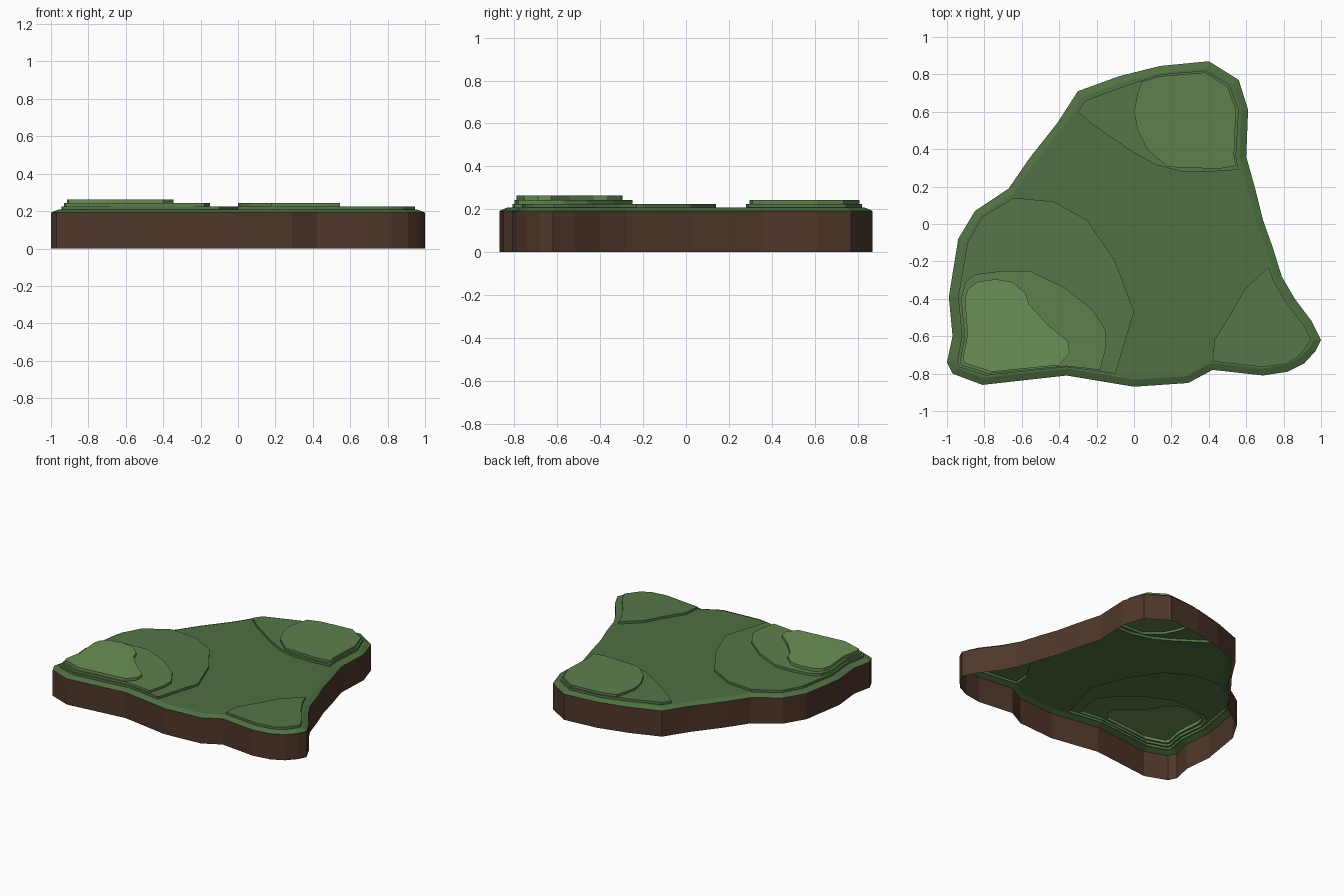
import bpy, bmesh
from mathutils import Vector

if "Cube" in bpy.data.objects:
    bpy.data.objects.remove(bpy.data.objects["Cube"])

# Top-view outlines (x, y)
COAST = [(-.30, .71), (-.08, .79), (.14, .845), (.40, .87), (.56, .77), (.61, .61),
         (.60, .36), (.645, .20), (.69, .02), (.74, -.12), (.79, -.28), (.86, -.40),
         (.95, -.52), (1, -.62), (.97, -.68), (.91, -.745), (.82, -.79), (.69, -.81),
         (.42, -.78), (.29, -.85), (0, -.87), (-.36, -.81), (-.81, -.86), (-.97, -.80),
         (-1, -.74), (-.97, -.60), (-.99, -.39), (-.94, -.08), (-.85, .07),
         (-.67, .19), (-.56, .35), (-.41, .54)]
LEFT_LOW = [(-.64, .14), (-.43, .12), (-.25, .02), (-.10, -.20), (0, -.47), (-.10, -.80),
            (-.36, -.765), (-.79, -.81), (-.935, -.765), (-.945, -.735), (-.92, -.60),
            (-.94, -.39), (-.89, -.10), (-.815, .035)]
LEFT_MID = [(-.90, -.31), (-.85, -.27), (-.70, -.25), (-.56, -.25), (-.37, -.34), (-.22, -.46),
            (-.15, -.57), (-.15, -.66), (-.18, -.78), (-.36, -.76), (-.78, -.80),
            (-.92, -.755), (-.93, -.73), (-.905, -.60), (-.925, -.40)]
LEFT_TOP = [(-.84, -.31), (-.74, -.295), (-.65, -.31), (-.58, -.37), (-.56, -.43),
            (-.46, -.54), (-.35, -.63), (-.345, -.69), (-.40, -.755), (-.76, -.79),
            (-.905, -.745), (-.915, -.72), (-.89, -.59), (-.905, -.40), (-.89, -.35)]
BACK_LOW = [(-.30, .60), (-.26, .66), (-.07, .73), (.14, .80), (.38, .82), (.51, .745),
            (.56, .61), (.545, .36), (.56, .29), (.40, .28), (.26, .28), (.12, .315),
            (0, .38), (-.22, .53)]
BACK_TOP = [(.02, .70), (.04, .76), (.14, .79), (.38, .81), (.50, .735), (.545, .61),
            (.535, .37), (.545, .31), (.45, .295), (.18, .305), (.07, .40), (.02, .50), (0, .60)]
RIGHT_LOW = [(.72, -.23), (.59, -.35), (.53, -.46), (.43, -.62), (.42, -.735), (.69, -.765),
             (.81, -.75), (.88, -.71), (.94, -.63), (.945, -.615), (.91, -.545),
             (.815, -.42), (.745, -.30)]
Z = [0, .192, .208, .225, .242, .263]


def ccw(pts):
    area = sum(a[0] * b[1] - b[0] * a[1] for a, b in zip(pts, pts[1:] + pts[:1]))
    return pts if area > 0 else pts[::-1]


def inset(pts, d):
    pts = [Vector(p) for p in ccw(pts)]
    out = []
    for i, p in enumerate(pts):
        e1 = (p - pts[i - 1]).normalized()
        e2 = (pts[(i + 1) % len(pts)] - p).normalized()
        n1, n2 = Vector((-e1.y, e1.x)), Vector((-e2.y, e2.x))
        out.append(tuple(p + (n1 + n2) * d / (1 + n1.dot(n2))))
    return out


def material(name, rgb):
    m = bpy.data.materials.new(name)
    m.diffuse_color = (*rgb, 1)
    m.use_nodes = True
    m.node_tree.nodes["Principled BSDF"].inputs["Base Color"].default_value = m.diffuse_color
    return m


def shell(name, low, high, z0, z1, mat, cap=True, holes=()):
    """Side band from low to high outline, with a flat cap open under the next step."""
    bm = bmesh.new()

    def ring(pts, z):
        return [bm.verts.new((x, y, z)) for x, y in ccw(pts)]

    def loop_edges(vs):
        return [bm.edges.get(p) or bm.edges.new(p) for p in zip(vs, vs[1:] + vs[:1])]

    a, b = ring(low, z0), ring(high, z1)
    n = len(a)
    for i in range(n):
        j = (i + 1) % n
        bm.faces.new((a[i], a[j], b[j], b[i]))
    if cap:
        edges = loop_edges(b)
        for h in holes:
            edges += loop_edges(ring(h, z1))
        res = bmesh.ops.triangle_fill(bm, edges=edges, use_beauty=True, normal=(0, 0, 1))
        for f in res["geom"]:
            if isinstance(f, bmesh.types.BMFace):
                f.normal_update()
                if f.normal.z < 0:
                    f.normal_flip()
    me = bpy.data.meshes.new(name)
    bm.to_mesh(me)
    bm.free()
    me.materials.append(mat)
    bpy.context.collection.objects.link(bpy.data.objects.new(name, me))


soil = material("soil", (.078, .038, .024))
grass = [material("grass_%d" % i, c) for i, c in enumerate(
    [(.080, .162, .054), (.093, .182, .065), (.112, .216, .076), (.145, .279, .093)])]

# Open-bottomed soil skirt and bevelled ground
shell("soil_wall", COAST, COAST, Z[0], Z[1], soil, cap=False)
shell("ground", COAST, inset(COAST, .037), Z[1], Z[2], grass[0],
      holes=[LEFT_LOW, BACK_LOW, RIGHT_LOW])

# Terraces: name, outline, level, outline of the step above
for name, pts, lv, above in [
        ("left_terrace_low", LEFT_LOW, 1, [LEFT_MID]),
        ("left_terrace_mid", LEFT_MID, 2, [LEFT_TOP]),
        ("left_terrace_top", LEFT_TOP, 3, []),
        ("back_terrace_low", BACK_LOW, 1, [BACK_TOP]),
        ("back_terrace_top", BACK_TOP, 2, []),
        ("right_terrace", RIGHT_LOW, 1, [])]:
    shell(name, pts, pts, Z[lv + 1], Z[lv + 2], grass[lv], holes=above)
